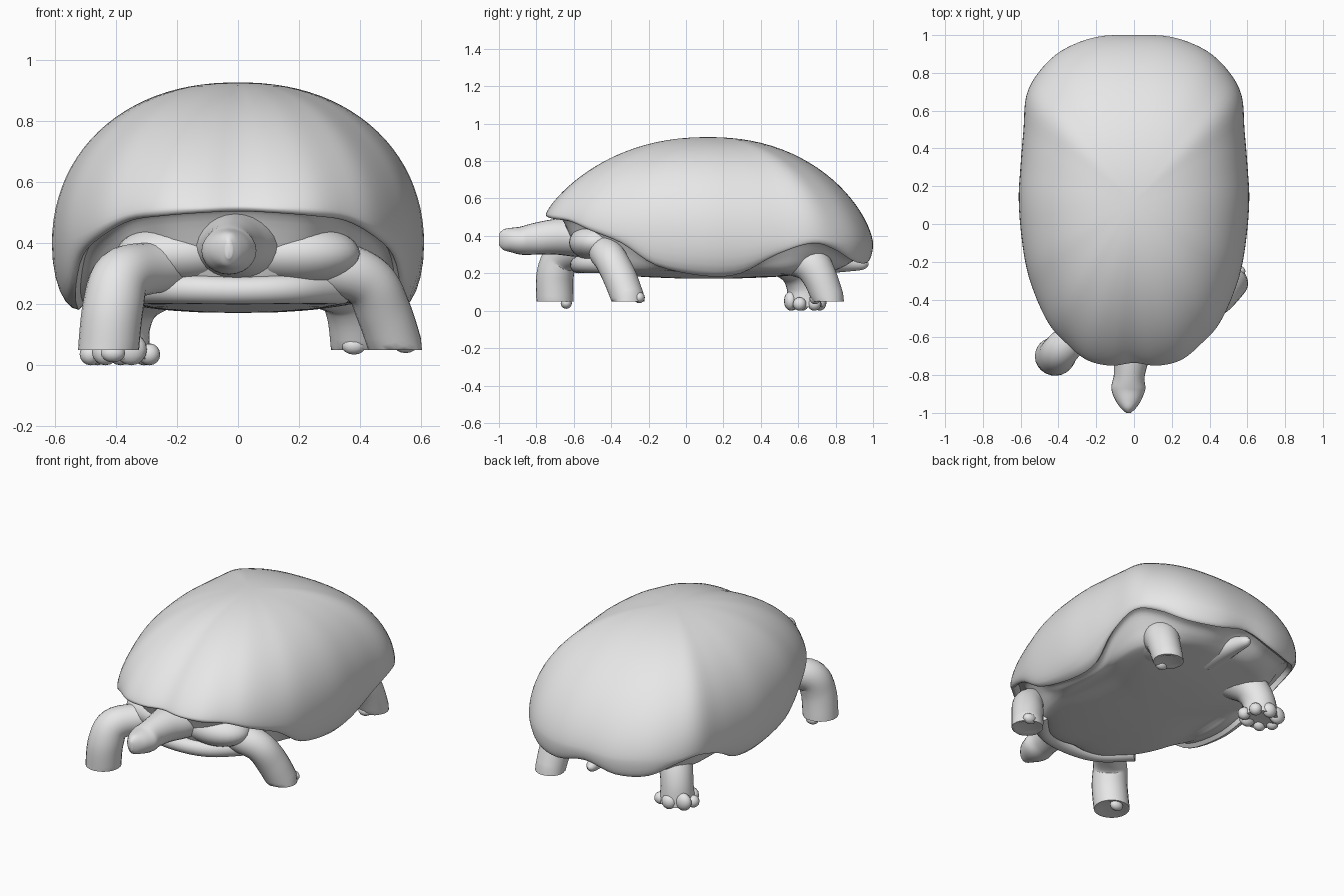
import bpy, bmesh, math
from mathutils import Vector

cube = bpy.data.objects.get("Cube")
if cube:
    bpy.data.objects.remove(cube, do_unlink=True)

grey = bpy.data.materials.new("plain grey")
grey.use_nodes = True
grey.diffuse_color = (0.8, 0.8, 0.8, 1)
grey.node_tree.nodes["Principled BSDF"].inputs["Base Color"].default_value = (0.8, 0.8, 0.8, 1)


def finish(name, bm):
    """Turn a bmesh into a smooth shaded grey object."""
    bmesh.ops.recalc_face_normals(bm, faces=bm.faces)
    mesh = bpy.data.meshes.new(name)
    bm.to_mesh(mesh)
    bm.free()
    mesh.materials.append(grey)
    obj = bpy.data.objects.new(name, mesh)
    bpy.context.collection.objects.link(obj)
    bpy.ops.object.select_all(action="DESELECT")
    obj.select_set(True)
    bpy.context.view_layer.objects.active = obj
    bpy.ops.object.shade_smooth_by_angle(angle=math.radians(45))
    return obj


def skin(name, rings, first=None, last=None):
    """Bridge closed rings of points, with optional pole points at the ends."""
    bm = bmesh.new()
    loops = [[bm.verts.new(p) for p in ring] for ring in rings]
    n = len(loops[0])
    for a, b in zip(loops, loops[1:]):
        for i in range(n):
            j = (i + 1) % n
            bm.faces.new((a[i], a[j], b[j], b[i]))
    for pole, loop in ((first, loops[0]), (last, loops[-1])):
        if pole is not None:
            tip = bm.verts.new(pole)
            for i in range(n):
                bm.faces.new((tip, loop[i], loop[(i + 1) % n]))
    return finish(name, bm)


def spline(rows, steps, closed=False):
    """Catmull-Rom interpolation of rows of numbers."""
    n = len(rows)
    get = (lambda i: rows[i % n]) if closed else (lambda i: rows[max(0, min(n - 1, i))])
    out = []
    for i in range(n if closed else n - 1):
        for k in range(steps):
            t = k / steps
            out.append([0.5 * (2 * b + (c - a) * t + (2 * a - 5 * b + 4 * c - d) * t * t
                               + (3 * b - a - 3 * c + d) * t ** 3)
                        for a, b, c, d in zip(get(i - 1), get(i), get(i + 1), get(i + 2))])
    if not closed:
        out.append(list(rows[-1]))
    return out


def tube(name, rows, foot=False, steps=6, sides=24):
    """Sweep ellipses along a path; rows are x, y, z, half width, half height."""
    pts = spline([r if len(r) == 5 else (*r, r[3]) for r in rows], steps)
    pos = [Vector(p[:3]) for p in pts]
    rings, side = [], None
    for i, p in enumerate(pts):
        t = (pos[min(i + 1, len(pos) - 1)] - pos[max(i - 1, 0)]).normalized()
        side = t.cross(Vector((0, 0, 1))) if side is None else side - t * side.dot(t)
        side.normalize()
        up = side.cross(t)
        rings.append([pos[i] + side * math.cos(a) * p[3] + up * math.sin(a) * p[4]
                      for a in (math.tau * k / sides for k in range(sides))])
    end = pos[-1]
    if foot:  # level sole with a shallow cup in it
        for ring in rings:
            for v in ring:
                v.z = max(v.z, end.z)
        for v in rings[-1]:
            v.z = end.z
        rings.append([end.lerp(v, 0.8) for v in rings[-1]])
        end = end + Vector((0, 0, 0.03))
    return skin(name, rings, pos[0], end)


def blob(name, centre, radii, segments=16):
    """Small ellipsoid."""
    bm = bmesh.new()
    bmesh.ops.create_uvsphere(bm, u_segments=segments, v_segments=segments // 2, radius=1)
    for v in bm.verts:
        v.co = Vector(c + r * q for c, r, q in zip(centre, radii, v.co))
    return finish(name, bm)


# Shell: half outline from front to back
# x, y, height of widest edge, height of lower rim, rim inset, dome falloff
half = [
    (0, -.735, .52, .505, .98, .82), (.12, -.75, .515, .5, .98, .8),
    (.25, -.72, .51, .49, .98, .75), (.36, -.63, .495, .475, .97, .67),
    (.45, -.53, .46, .43, .97, .59), (.53, -.36, .42, .36, .96, .53),
    (.58, -.18, .41, .24, .92, .49), (.61, .1, .4, .185, .86, .48),
    (.6, .32, .39, .2, .87, .48), (.585, .5, .39, .3, .96, .49),
    (.57, .68, .39, .36, .98, .52), (.5, .81, .37, .33, .97, .57),
    (.38, .92, .36, .265, .97, .62), (.2, .99, .35, .255, .97, .65),
    (0, 1, .36, .295, .97, .66)]
outline = spline(half + [(-r[0], *r[1:]) for r in half[-2:0:-1]], 4, closed=True)
top = Vector((0, .12, .928))


def shell_ring(rule):
    """Scale the outline towards the middle, at a height given by the rule."""
    ring = []
    for x, y, wide, low, inset, fall in outline:
        s, z = rule(wide, low, inset, fall)
        ring.append((x * s, top.y + (y - top.y) * s, z))
    return ring


rings = []
for k in range(1, 25):  # dome
    s = math.sin(k / 24 * math.pi / 2)
    rings.append(shell_ring(lambda w, l, i, f: (s, w + (top.z - w) * (1 - s ** 2.2) ** f
                                                if s < 1 else w)))
for k in range(1, 7):  # edge curling under
    a = k / 6 * math.pi / 2
    rings.append(shell_ring(lambda w, l, i, f: (
        i + (1 - i) * math.cos(a), w - (w - l) * math.sin(a))))
rings.append(shell_ring(lambda w, l, i, f: (i * .96, l + .025)))
skin("shell", rings, first=top)

# Body: soft skin from inside the rim down to the flat belly
rings = []
for inset, drop, lift in spline([(.97, 0, .02), (.92, .08, .015), (.86, .4, 0), (.8, .82, 0),
                                 (.72, 1, 0), (.45, 1, -.025), (.2, 1, -.035)], 4):
    rings.append(shell_ring(lambda w, l, i, f: (i * inset, l + (.208 - l) * drop + lift)))
skin("body_underside", rings, last=(0, top.y, .172))
tube("front_belly_lip", [(-.34, -.4, .25, .05), (-.19, -.54, .25, .048),
                         (0, -.575, .245, .045), (.19, -.54, .25, .048), (.34, -.4, .25, .05)])

# Shoulders and hips: soft bulges where the legs leave the body
for label, sign in (("left", 1), ("right", -1)):
    blob(label + "_shoulder", (sign * .19, -.48, .365), (.21, .145, .1), 32)
    blob(label + "_hip", (sign * .29, .56, .28), (.17, .17, .09), 32)

# Neck and head in one sweep
tube("head_and_neck", [
    (0, -.4, .39, .2, .12), (-.005, -.58, .395, .145, .108), (-.015, -.7, .395, .1, .095),
    (-.025, -.8, .385, .082, .085), (-.03, -.87, .375, .09, .077),
    (-.03, -.93, .378, .07, .066), (-.03, -.975, .38, .04, .055), (-.03, -1, .38, .012, .03)])

# Legs, each in its own walking pose
legs = {
    "front_right": [(-.1, -.4, .34, .09), (-.28, -.56, .32, .085), (-.38, -.66, .29, .095),
                    (-.41, -.7, .19, .1), (-.425, -.7, .05, .1)],
    "front_left": [(.18, -.4, .33, .1), (.33, -.43, .315, .09), (.43, -.4, .27, .088),
                   (.48, -.35, .17, .09), (.52, -.305, .05, .088)],
    "rear_right": [(-.24, .5, .32, .13), (-.34, .59, .23, .1), (-.38, .63, .13, .092),
                   (-.385, .635, .02, .1)],
    "rear_left": [(.26, .56, .32, .13), (.35, .66, .26, .105), (.38, .715, .18, .092),
                  (.39, .765, .05, .085)]}
for label, path in legs.items():
    tube(label + "_leg", path, foot=True)

# Claws: a fan on the rear right foot, small nubs on the others
for k in range(7):
    a = math.radians(40 + k * 50)
    size = .036 + .008 * (k % 3)
    blob(f"rear_right_claw_{k + 1}", (-.385 + .1 * math.cos(a), .635 + .08 * math.sin(a), size),
         (size, .036, size))
for label, spot in (("front_right", (-.41, -.64, .04)), ("front_left", (.55, -.25, .07)),
                    ("rear_left", (.38, .69, .065))):
    blob(label + "_claw", spot, (.04, .03, .03))

# Tail
tube("tail", [(0, .66, .29, .1), (0, .78, .27, .07), (-.01, .88, .255, .045),
              (-.02, .95, .25, .03), (-.02, .975, .25, .008)])
